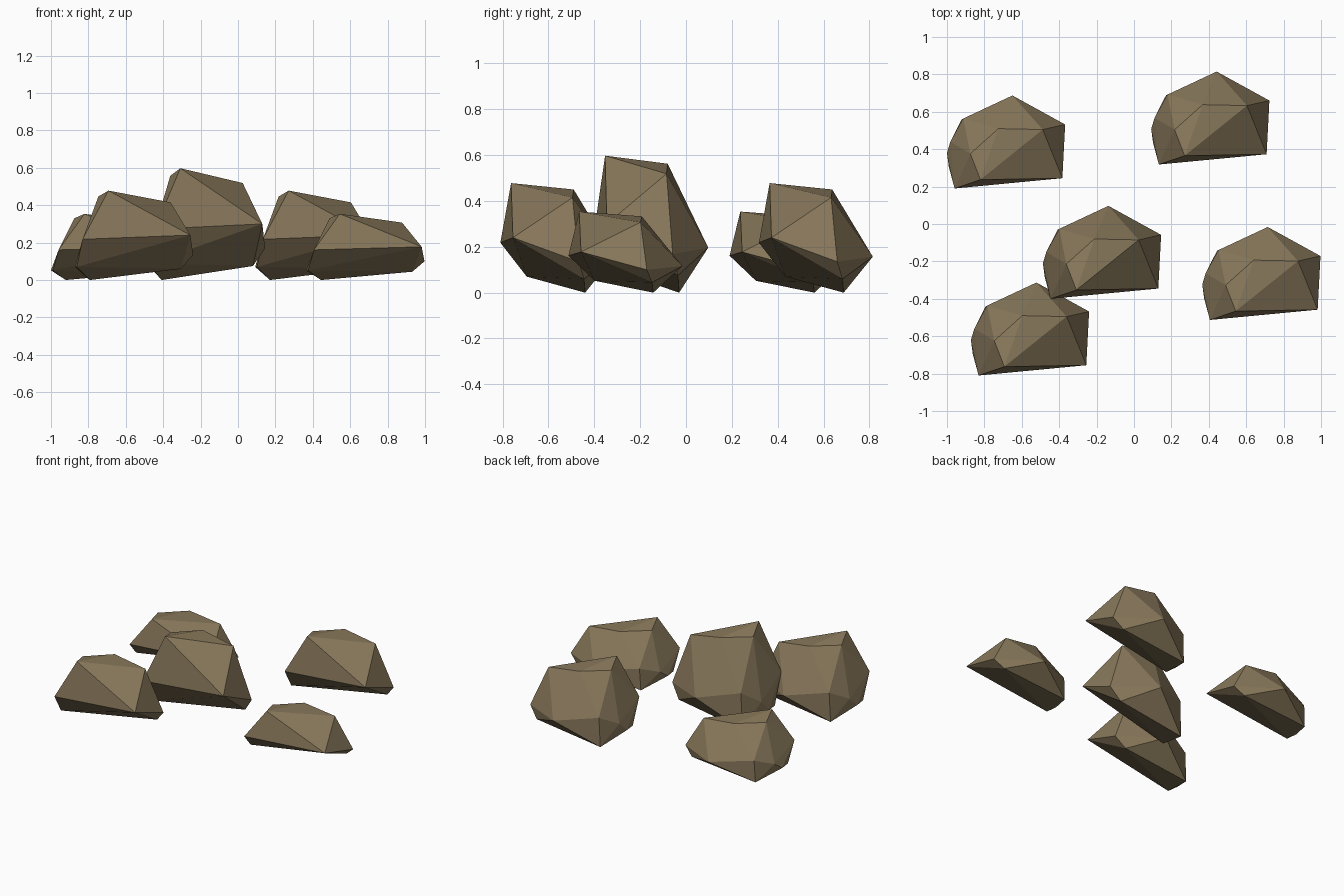
import bpy
import bmesh

cube = bpy.data.objects.get("Cube")
if cube:
    bpy.data.objects.remove(cube, do_unlink=True)

# Single earthy stone colour
STONE = (0.25, 0.19, 0.105, 1.0)
stone = bpy.data.materials.new("brown_stone")
stone.use_nodes = True
stone.diffuse_color = STONE
shader = stone.node_tree.nodes["Principled BSDF"]
shader.inputs["Base Color"].default_value = STONE
shader.inputs["Roughness"].default_value = 0.9

# Corners of one faceted boulder, wrapped in a convex hull
ridge = [(-.138, -.203, .478), (.195, .065, .415), (-.042, .07, .45), (-.192, -.064, .446)]
waist = [(-.276, -.25, .218), (.3, -.195, .24), (.315, .092, .135),
         (.033, .247, .157), (-.23, .124, .2), (-.299, 0, .13)]
foot = [(-.307, -.135, .07), (-.317, -.06, .07), (-.238, .12, 0), (.25, .115, .06)]


def boulder_mesh():
    bm = bmesh.new()
    for corner in ridge + waist + foot:
        bm.verts.new(corner)
    bmesh.ops.convex_hull(bm, input=bm.verts[:])
    loose = [v for v in bm.verts if not v.link_faces]
    bmesh.ops.delete(bm, geom=loose, context='VERTS')
    bmesh.ops.recalc_face_normals(bm, faces=bm.faces[:])
    mesh = bpy.data.meshes.new("boulder")
    bm.to_mesh(mesh)
    bm.free()
    mesh.materials.append(stone)
    return mesh


# Five boulders sharing one shape, each with its own height: x, y, height scale
rocks = {
    "front_rock": (-.555, -.56, 1),
    "middle_rock": (-.17, -.15, 1.25),
    "back_left_rock": (.409, .568, 1),
    "left_low_rock": (.682, -.263, .74),
    "back_right_low_rock": (-.683, .44, .74),
}
shape = boulder_mesh()
for name, (x, y, height) in rocks.items():
    rock = bpy.data.objects.new(name, shape)
    rock.location = (x, y, 0)
    rock.scale = (1, 1, height)
    bpy.context.collection.objects.link(rock)
